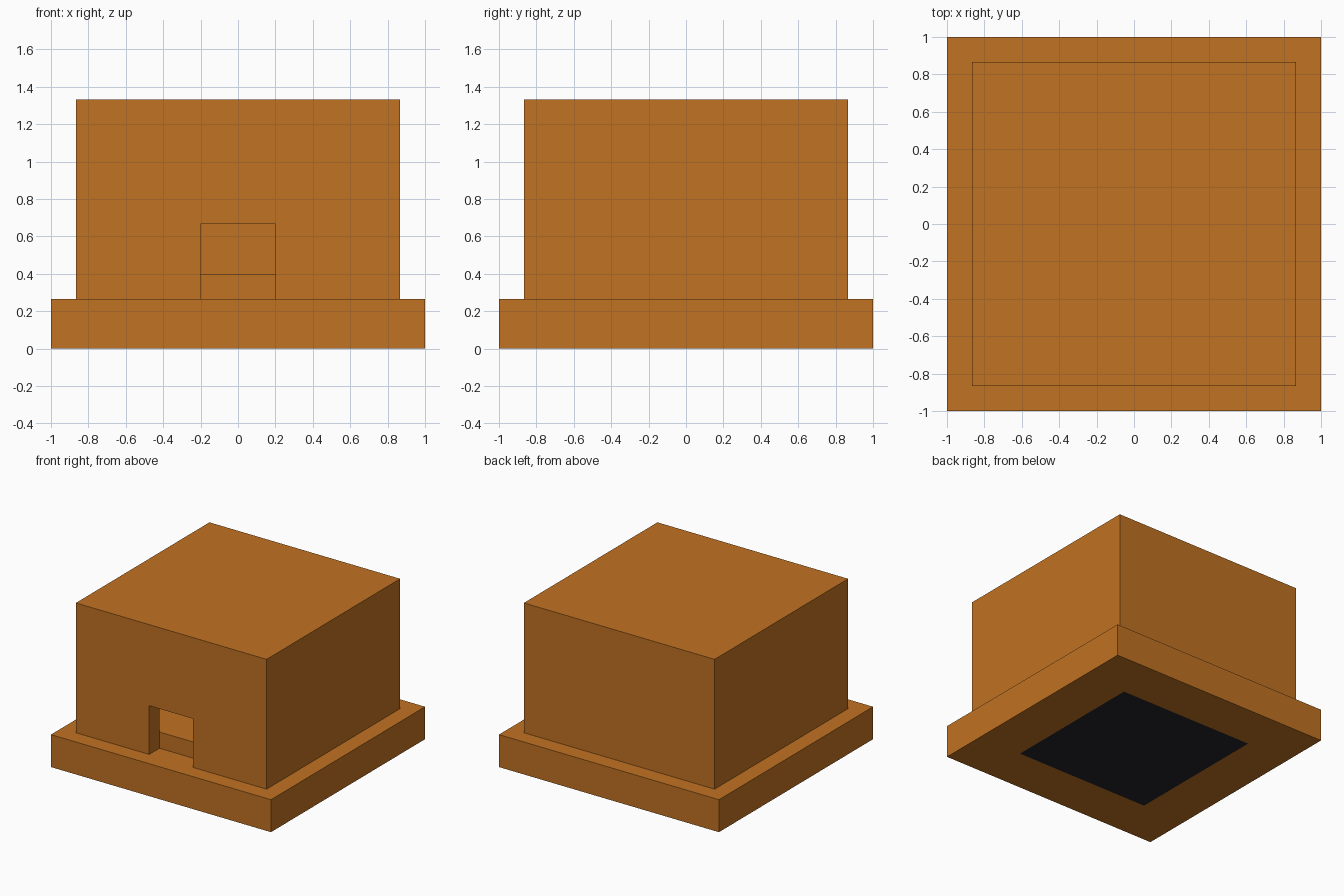
import bpy
import bmesh
from mathutils import Vector

default_cube = bpy.data.objects.get("Cube")
if default_cube:
    bpy.data.objects.remove(default_cube, do_unlink=True)

# Proportions follow a square module
U = 2 / 15
BASE_TOP = 2 * U
ROOF = 10 * U


def make_material(name, colour):
    mat = bpy.data.materials.new(name)
    mat.use_nodes = True
    mat.diffuse_color = colour
    mat.node_tree.nodes["Principled BSDF"].inputs["Base Color"].default_value = colour
    return mat


orange = make_material("burnt orange", (0.533, 0.168, 0.016, 1))
dark = make_material("near black", (0.018, 0.018, 0.025, 1))


def box(name, low, high, mats=(orange,)):
    low, high = Vector(low), Vector(high)
    bm = bmesh.new()
    bmesh.ops.create_cube(bm, size=1)
    for v in bm.verts:
        v.co = (low + high) / 2 + v.co * (high - low)
    mesh = bpy.data.meshes.new(name)
    bm.to_mesh(mesh)
    bm.free()
    for mat in mats:
        mesh.materials.append(mat)
    obj = bpy.data.objects.new(name, mesh)
    bpy.context.collection.objects.link(obj)
    return obj


def cut(target, cutter):
    mod = target.modifiers.new(cutter.name, "BOOLEAN")
    mod.operation = "DIFFERENCE"
    mod.solver = "EXACT"
    mod.object = cutter
    cutter.hide_render = True
    cutter.hide_set(True)
    cutter.display_type = "WIRE"


# Base plinth with a dark square inset in its underside
base = box("base", (-1, -1, 0), (1, 1, BASE_TOP), (orange, dark))
bm = bmesh.new()
bm.from_mesh(base.data)
bottom = min(bm.faces, key=lambda f: f.calc_center_median().z)
bmesh.ops.inset_region(bm, faces=[bottom], thickness=0.552)
bottom.material_index = 1
bm.to_mesh(base.data)
bm.free()

# Hollow body with a doorway through the front wall
outer, inner = 6.5 * U, 5.5 * U
body = box("body", (-outer, -outer, BASE_TOP), (outer, outer, ROOF))
cut(body, box("room_cutter", (-inner, -inner, BASE_TOP - U),
              (inner, inner, ROOF - U)))
cut(body, box("door_cutter", (-1.5 * U, -1, BASE_TOP - U / 2),
              (1.5 * U, -inner + U, 5 * U)))

# Raised floor inside the walls
box("inner_floor", (-inner, -inner, BASE_TOP), (inner, inner, 3 * U))

# Apply the cuts and remove the helpers
bpy.context.view_layer.update()
evaluated = body.evaluated_get(bpy.context.evaluated_depsgraph_get())
body_mesh = bpy.data.meshes.new_from_object(evaluated)
body.modifiers.clear()
body.data = body_mesh
for name in ("room_cutter", "door_cutter"):
    bpy.data.objects.remove(bpy.data.objects[name], do_unlink=True)
